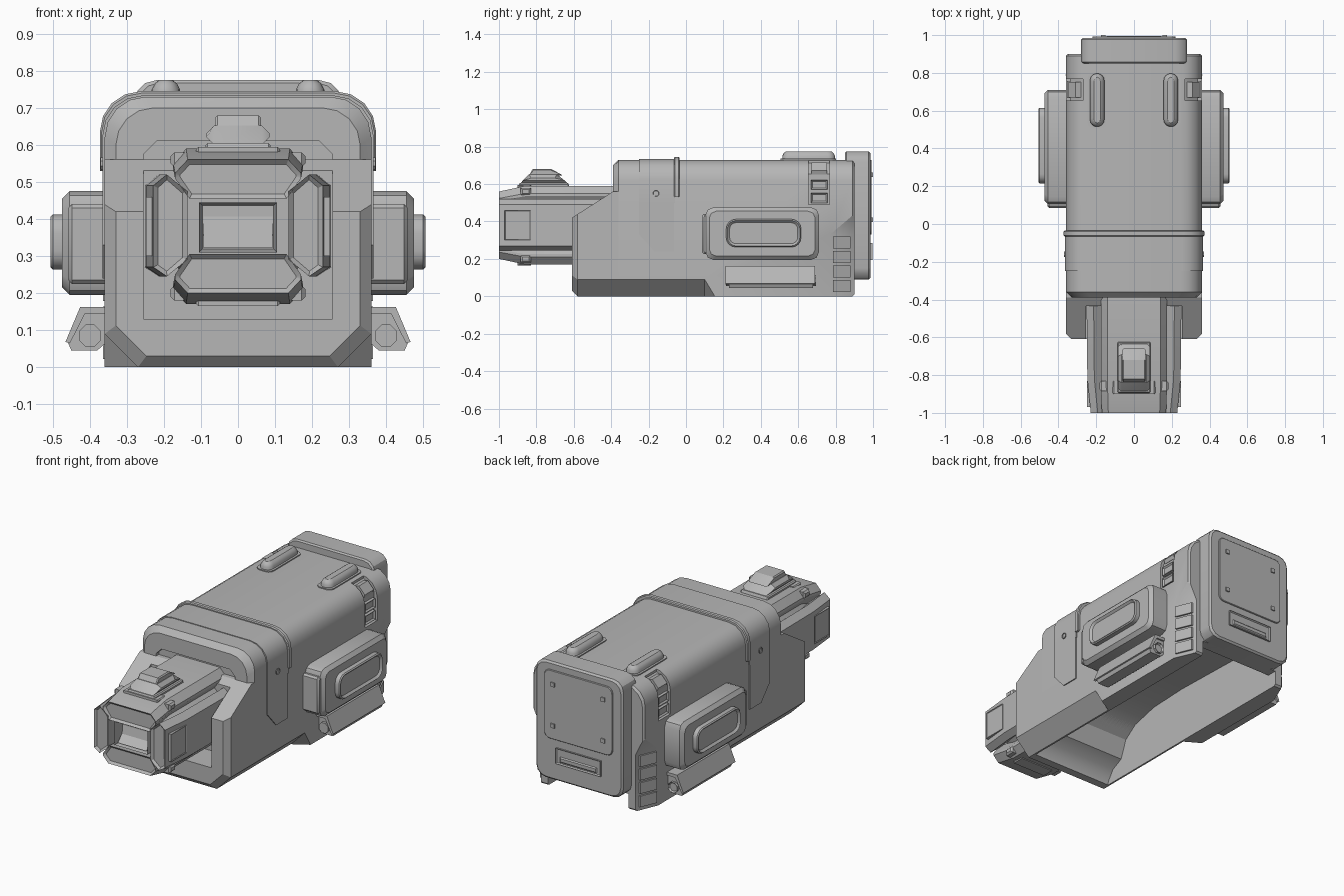
import bpy, bmesh
from math import sin, cos, pi

cube = bpy.data.objects.get("Cube")
if cube:
    bpy.data.objects.remove(cube, do_unlink=True)

grey = bpy.data.materials.new("plain_grey")
grey.use_nodes = True
grey.diffuse_color = (0.47, 0.47, 0.47, 1)
grey.node_tree.nodes["Principled BSDF"].inputs["Base Color"].default_value = grey.diffuse_color
parts = []


def rounded(u0, v0, u1, v1, r, n=4):
    """Rectangle outline with arc corners; r is one radius or (top, bottom)."""
    top, bottom = r if isinstance(r, tuple) else (r, r)
    pts = []
    for i, (u, v, rad) in enumerate([(u1, v1, top), (u0, v1, top), (u0, v0, bottom), (u1, v0, bottom)]):
        cu = u - rad if u == u1 else u + rad
        cv = v - rad if v == v1 else v + rad
        steps = n if rad else 0
        for k in range(steps + 1):
            a = pi / 2 * (i + k / max(steps, 1))
            pts.append((cu + rad * cos(a), cv + rad * sin(a)))
    return pts


def ngon(u, v, r, n=8):
    return [(u + r * cos(2 * pi * (i + .5) / n), v + r * sin(2 * pi * (i + .5) / n)) for i in range(n)]


def loft(name, axis, pts, rings, mirror=False, dish=None):
    """Rings are (position, inset, du, dv); dish is (cap, rim, depth)."""
    us, vs = [p[0] for p in pts], [p[1] for p in pts]
    cu, cv = (min(us) + max(us)) / 2, (min(vs) + max(vs)) / 2
    wu, wv = (max(us) - min(us)) / 2, (max(vs) - min(vs)) / 2
    bm = bmesh.new()
    loops = []
    for t, c, du, dv in rings:
        loop = []
        for u, v in pts:
            a = cu + (u - cu) * (1 - c / wu) + du
            b = cv + (v - cv) * (1 - c / wv) + dv
            loop.append(bm.verts.new({"x": (t, a, b), "y": (a, t, b), "z": (a, b, t)}[axis]))
        loops.append(loop)
    for p, q in zip(loops, loops[1:]):
        for i in range(len(pts)):
            j = (i + 1) % len(pts)
            bm.faces.new((p[i], p[j], q[j], q[i]))
    caps = [bm.faces.new(loops[0]), bm.faces.new(loops[-1])]
    bmesh.ops.recalc_face_normals(bm, faces=bm.faces[:])
    if dish:
        bmesh.ops.inset_individual(bm, faces=[caps[dish[0]]], thickness=dish[1], depth=-dish[2])
    me = bpy.data.meshes.new(name)
    bm.to_mesh(me)
    bm.free()
    ob = bpy.data.objects.new(name, me)
    bpy.context.collection.objects.link(ob)
    me.materials.append(grey)
    if mirror:
        ob.modifiers.new("mirror", "MIRROR").use_mirror_merge = False
    parts.append(ob)
    return ob


def prism(name, axis, pts, lo, hi, c0=0, c1=0, **kw):
    """Straight extrusion with optional chamfers at either end."""
    rings = [(lo, c0, 0, 0)]
    if c0:
        rings.append((lo + c0, 0, 0, 0))
    if c1:
        rings.append((hi - c1, 0, 0, 0))
    rings.append((hi, c1, 0, 0))
    return loft(name, axis, pts, rings, **kw)


def cut(cutter, *targets):
    cutter.hide_render = True
    parts.remove(cutter)
    for target in targets:
        mod = target.modifiers.new("cut", "BOOLEAN")
        mod.operation, mod.solver, mod.object = "DIFFERENCE", "EXACT", cutter
        bpy.context.view_layer.objects.active = target
        bpy.ops.object.modifier_apply(modifier=mod.name)
    bpy.data.objects.remove(cutter, do_unlink=True)


# Main shell and lower nose, sharing the belly, pocket and underside cuts
body = prism("body_shell", "y", rounded(-.36, 0, .36, .73, (.11, 0)), -.39, .9, c0=.03, c1=.01)
nose = prism("nose", "y", rounded(-.36, 0, .36, .7, (0, .09), 1), -.61, -.3, c0=.03)
slope = [(-.7, .362), (-.61, .42), (-.39, .56), (-.2, .56), (-.2, .9), (-.7, .9)]
cut(prism("slope_cutter", "x", slope, -.6, .6), nose)
belly = [(.45, .18), (.27, 0), (.27, -.05), (.45, -.05)]
cut(loft("belly_cutter", "y", belly, [(-.8, 0, 0, 0), (.1, 0, 0, 0), (.16, 0, .05, -.05)], mirror=True), body)
pocket = [(-.255, .13), (.255, .13), (.255, .575), (.22, .61), (-.22, .61), (-.255, .575)]
cut(prism("pocket_cutter", "y", pocket, -.8, -.435), nose)
cut(prism("hood_cutter", "y", pocket, -.5, -.365), body)
cavity = [(-.54, -.1), (-.53, .02), (-.49, .08), (-.42, .115), (-.38, .22), (-.3, .28), (-.14, .32),
          (.1, .33), (.84, .31), (.84, .09), (.95, .09), (.95, -.1)]
cut(prism("cavity_cutter", "x", cavity, -.26, .26), body, nose)

# Tapered rear flanks with louvres
flank = [(.305, -.1), (.6, -.1), (.6, .92), (.305, .33)]
cut(loft("flank_cutter", "y", flank, [(.77, 0, .055, 0), (.952, 0, -.022, 0)], mirror=True), body)
for i in range(4):
    z = .022 + i * .078
    loft(f"flank_louvre_{i + 1}", "y", rounded(.31, z, .36, z + .064, 0),
         [(.785, 0, .004, 0), (.88, 0, -.036, 0)], mirror=True)

# Recessed vent bays wrapping the upper corners
bay = [(.338, .49), (.5, .49), (.5, .9), (.27, .9), (.27, .712), (.29, .7), (.338, .655)]
cut(prism("bay_cutter", "y", bay, .655, .768, mirror=True), body)
for i in range(2):
    z = .5 + i * .07
    prism(f"side_vent_{i + 1}", "x", rounded(.667, z, .756, z + .052, 0), .325, .356,
          mirror=True, dish=(1, .012, .008))
corner = [(.29, .65), (.34, .65), (.348, .672), (.31, .714), (.28, .706)]
prism("corner_vent", "y", corner, .67, .753, mirror=True)

# Raised band, strap and side straps
prism("raised_band", "y", rounded(-.373, .53, .373, .745, (.11, 0)), -.065, -.035, .005, .005)
prism("top_strap", "y", rounded(-.366, .5, .366, .734, (.11, 0)), -.25, -.06)
strap = [(-.25, .56), (-.25, .33), (-.17, .24), (-.065, .24), (-.065, .56)]
prism("side_strap", "x", strap, .35, .366, mirror=True)
prism("strap_pin", "x", ngon(-.16, .55, .017), .355, .371, mirror=True, dish=(1, .004, .01))

# Side pods with rounded windows
prism("side_pod", "x", rounded(.105, .195, .71, .475, .04, 2), .34, .475, c1=.02, mirror=True)
prism("pod_front_strip", "x", rounded(.085, .225, .13, .44, .01, 1), .34, .458, c1=.01, mirror=True)
prism("pod_window", "x", rounded(.215, .263, .615, .412, .05), .47, .506, c1=.006, mirror=True,
      dish=(1, .012, .012))

# Lower side rails with tube ends
rail = [(.34, .16), (.425, .16), (.46, .068), (.45, .045), (.38, .045), (.34, .08)]
prism("rail_housing", "y", rail, .23, .68, mirror=True)
cover = [(.34, .163), (.426, .163), (.466, .068), (.454, .064), (.413, .145), (.34, .145)]
prism("rail_cover", "y", cover, .21, .69, mirror=True)
prism("rail_tube", "y", ngon(.4, .085, .032), .215, .695, mirror=True, dish=(1, .008, .01))

# Capsule lugs on the roof
prism("lug_base", "z", rounded(.145, .505, .245, .803, .03, 3), .7, .736, mirror=True)
loft("roof_lug", "z", rounded(.157, .515, .233, .797, .037),
     [(.7, 0, 0, 0), (.75, 0, 0, 0), (.766, .008, 0, 0), (.775, .02, 0, 0)], mirror=True)

# Back plate with hatch, bolts and grip slot
prism("back_plate", "y", rounded(-.28, .09, .28, .775, .06, 3), .85, .986, c0=.008, c1=.01)
prism("back_hatch", "y", rounded(-.22, .33, .22, .73, .035), .98, .993, c1=.003)
for z in (.41, .65):
    prism("hatch_bolt", "y", rounded(.15, z - .012, .174, z + .012, 0), .985, 1, mirror=True)
prism("grip_slot", "y", rounded(-.145, .195, .145, .285, 0), .97, .996, dish=(1, .008, .007))
prism("grip_bar", "y", rounded(-.12, .205, .12, .24, 0), .98, .995, c1=.008)

# Front barrel: core wrapped by four tapered plates
loft("barrel_core", "y", rounded(-.2, .215, .2, .545, .09, 1),
     [(-.92, .03, 0, 0), (-.84, 0, 0, 0), (-.42, 0, 0, 0)])
side_plate = [(.155, .29), (.21, .245), (.247, .27), (.247, .49), (.21, .52), (.155, .475)]
loft("barrel_side_plate", "y", side_plate,
     [(-1, 0, -.018, 0), (-.82, 0, 0, 0), (-.42, 0, .004, 0)], mirror=True, dish=(0, .014, .012))
for name, s, rear in (("upper", 1, -.36), ("lower", -1, -.42)):
    plate = [(x, .38 + s * h) for x, h in
             [(.14, .21), (.175, .17), (.175, .155), (.135, .095), (-.135, .095),
              (-.175, .155), (-.175, .17), (-.14, .21)]]
    loft(f"barrel_{name}_plate", "y", plate,
         [(-1, .005, 0, -.025 * s), (-.86, 0, 0, 0), (rear, 0, 0, 0)], dish=(0, .014, .012))
    prism(f"barrel_{name}_clip", "x", rounded(-.885, .36 + s * .18, -.83, .4 + s * .18, 0),
          .13, .182, c1=.01, mirror=True)
    prism(f"barrel_{name}_rail", "x", rounded(-.9, .36 + s * .195, -.83, .4 + s * .195, 0),
          -.113, .113, .006, .006)
prism("side_plate_panel", "x", rounded(-.97, .3, -.83, .46, 0), .225, .249, mirror=True,
      dish=(1, .006, .003))
prism("muzzle_frame", "y", rounded(-.105, .31, .105, .445, 0), -.985, -.9, dish=(0, .012, .06))
muzzle_ramp = [(-.975, .322), (-.92, .322), (-.92, .43), (-.935, .36)]
prism("muzzle_ramp", "x", muzzle_ramp, -.093, .093)

# Sight on top of the barrel
prism("sight_rail", "x", [(-.9, .58), (-.89, .605), (-.63, .605), (-.62, .58)], -.088, .088, .006, .006)
prism("sight_base", "x", [(-.89, .6), (-.84, .652), (-.69, .652), (-.63, .6)], -.085, .085, .02, .02)
prism("sight_cap", "x", [(-.84, .645), (-.82, .68), (-.72, .68), (-.66, .645)], -.062, .062, .006, .006)

# Smooth curved runs, keep chamfers crisp
for ob in bpy.context.selected_objects:
    ob.select_set(False)
for ob in parts:
    ob.select_set(True)
bpy.context.view_layer.objects.active = body
bpy.ops.object.shade_smooth_by_angle()
